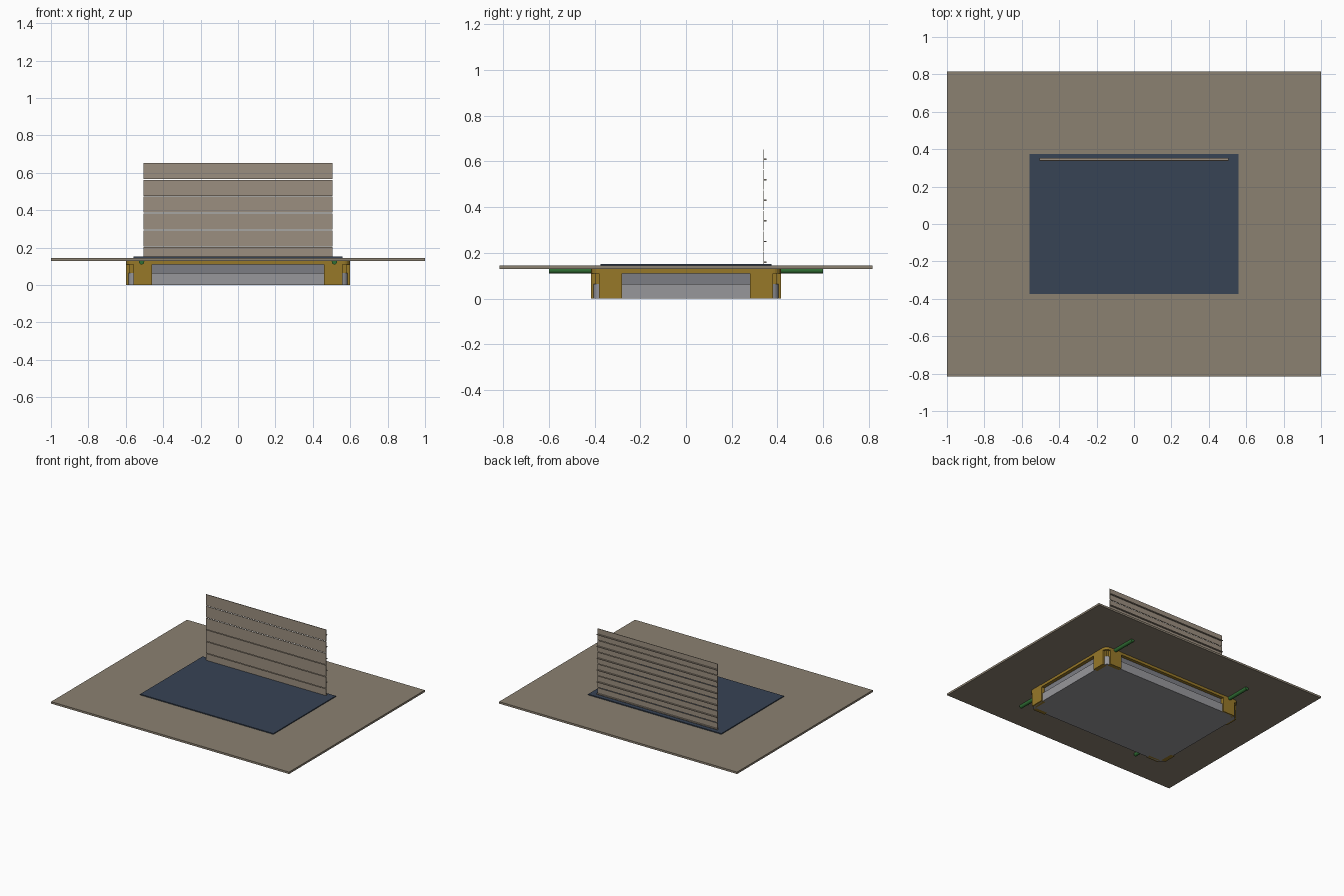
import bpy, bmesh
from math import radians

if "Cube" in bpy.data.objects:
    bpy.data.objects.remove(bpy.data.objects["Cube"])


def material(name, rgb):
    m = bpy.data.materials.new(name)
    m.diffuse_color = (*rgb, 1)
    m.use_nodes = True
    m.node_tree.nodes["Principled BSDF"].inputs["Base Color"].default_value = m.diffuse_color
    return m


WOOD = material("taupe_wood", (0.26, 0.22, 0.165))
SLAT = material("slat_wood", (0.33, 0.275, 0.215))
NAVY = material("navy", (0.038, 0.056, 0.09))
GOLD = material("ochre", (0.31, 0.19, 0.022))
GREEN = material("green", (0.03, 0.16, 0.035))
GREY = material("grey", (0.31, 0.31, 0.33))
SLATE = material("dark_grey", (0.20, 0.205, 0.23))


def box(name, x, y, z, mat, radius=0):
    """Box from (min, max) pairs, optionally with rounded vertical corners."""
    bm = bmesh.new()
    bmesh.ops.create_cube(bm, size=1)
    for v in bm.verts:
        for i, (lo, hi) in enumerate((x, y, z)):
            v.co[i] = lo if v.co[i] < 0 else hi
    if radius:
        edges = [e for e in bm.edges
                 if abs(e.verts[0].co.z - e.verts[1].co.z) > 1e-5]
        bmesh.ops.bevel(bm, geom=edges, offset=radius, segments=5,
                        profile=0.5, affect='EDGES')
    me = bpy.data.meshes.new(name)
    bm.to_mesh(me)
    bm.free()
    ob = bpy.data.objects.new(name, me)
    bpy.context.collection.objects.link(ob)
    me.materials.append(mat)
    return ob


def centred(name, hx, hy, z, mat, radius=0):
    return box(name, (-hx, hx), (-hy, hy), z, mat, radius)


def span(a, b, s):
    return tuple(sorted((a * s, b * s)))


# Large deck board and the mat lying on it
centred("deck_board", 1.0, 0.815, (0.13, 0.145), WOOD)
centred("mat", 0.56, 0.375, (0.145, 0.152), NAVY)

# Shallow base: lower tray, recessed upper wall, ochre rim
centred("base_tray", 0.588, 0.405, (0, 0.064), GREY, 0.035)
centred("upper_wall", 0.572, 0.389, (0.064, 0.11), SLATE, 0.03)
centred("top_rim", 0.598, 0.413, (0.11, 0.13), GOLD, 0.035)

# Corner feet: two flat pads each, joined by a corner block above the tray
for sx in (-1, 1):
    for sy in (-1, 1):
        box("foot_pad_long_side", span(0.46, 0.56, sx), span(0.385, 0.415, sy),
            (0, 0.13), GOLD)
        box("foot_pad_short_side", span(0.565, 0.60, sx), span(0.28, 0.38, sy),
            (0, 0.13), GOLD)
        box("corner_block", span(0.46, 0.58, sx), span(0.28, 0.396, sy),
            (0.064, 0.13), GOLD)

# Green rods running front to back beneath the deck
for sx in (-1, 1):
    bpy.ops.mesh.primitive_cylinder_add(
        vertices=20, radius=0.014, depth=1.2,
        location=(sx * 0.515, 0, 0.124), rotation=(radians(90), 0, 0))
    rod = bpy.context.object
    rod.name = "support_rod"
    rod.data.materials.append(GREEN)
    bpy.ops.object.shade_smooth_by_angle()

# Upright slatted panel, each slat with a small ledge on the back
for i in range(6):
    top = 0.653 - 0.09 * i
    bottom = max(top - 0.086, 0.152)
    box("panel_slat", (-0.505, 0.505), (0.338, 0.342), (bottom, top), SLAT)
    ledge = 0.61 - 0.09 * i
    box("slat_ledge", (-0.505, 0.505), (0.342, 0.352),
        (ledge - 0.003, ledge + 0.003), SLAT)
